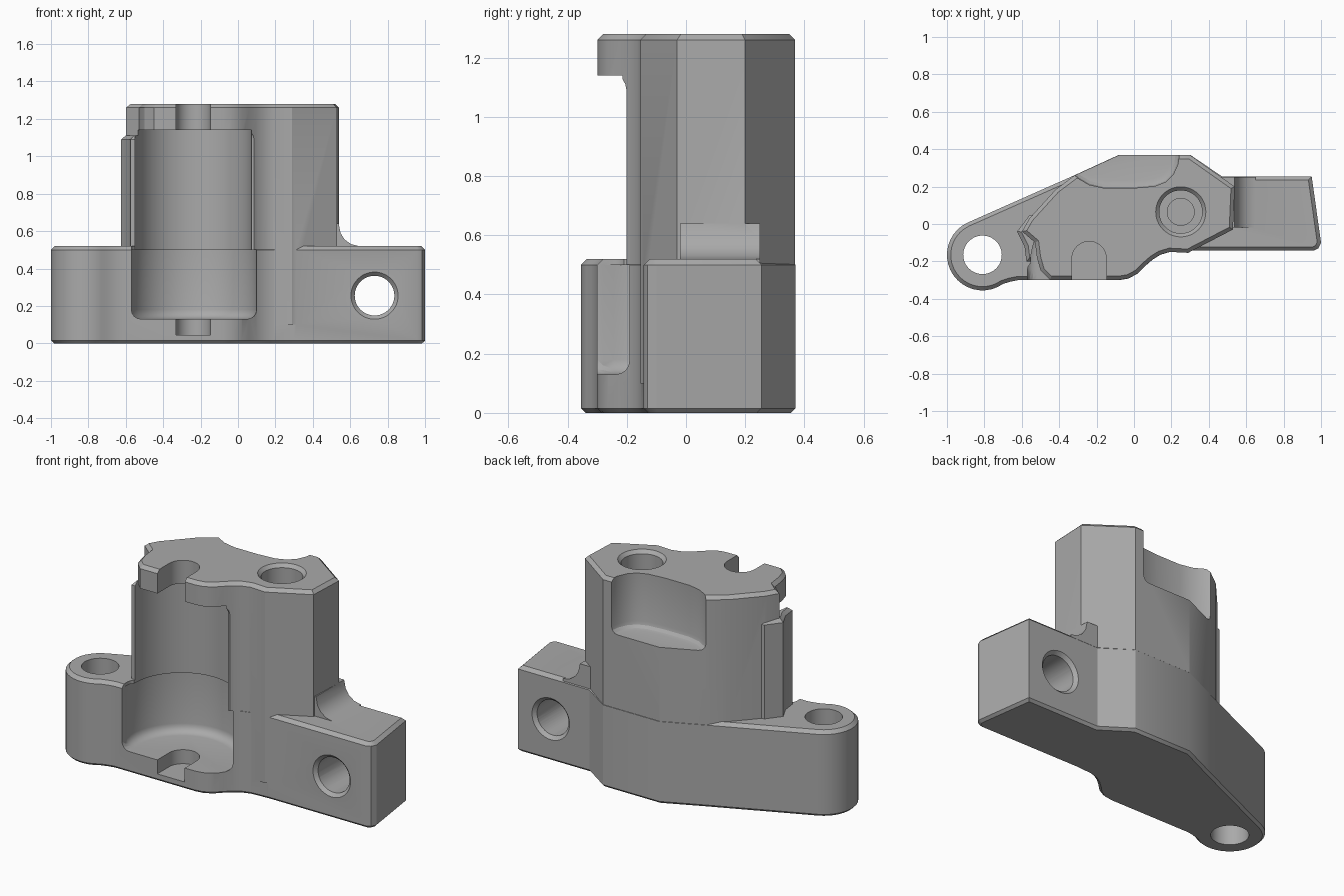
import bpy, bmesh, math
from mathutils import Matrix, Vector

if "Cube" in bpy.data.objects:
    bpy.data.objects.remove(bpy.data.objects["Cube"], do_unlink=True)

GREY = (0.4, 0.4, 0.4, 1.0)
metal = bpy.data.materials.new("plain grey")
metal.use_nodes = True
metal.diffuse_color = GREY
metal.node_tree.nodes["Principled BSDF"].inputs["Base Color"].default_value = GREY


def make(name, bm):
    bmesh.ops.recalc_face_normals(bm, faces=bm.faces)
    mesh = bpy.data.meshes.new(name)
    bm.to_mesh(mesh)
    bm.free()
    mesh.materials.append(metal)
    ob = bpy.data.objects.new(name, mesh)
    bpy.context.scene.collection.objects.link(ob)
    return ob


def prism(name, pts, z0, z1, top=0.0, bottom=0.0, segs=1):
    """Upright extrusion of a plan outline, with optional cap bevels."""
    bm = bmesh.new()
    bm.faces.new([bm.verts.new((x, y, z0)) for x, y in pts])
    ext = bmesh.ops.extrude_face_region(bm, geom=bm.faces[:])["geom"]
    bmesh.ops.translate(bm, vec=(0, 0, z1 - z0),
                        verts=[v for v in ext if isinstance(v, bmesh.types.BMVert)])
    bmesh.ops.recalc_face_normals(bm, faces=bm.faces)
    for z, size in ((z1, top), (z0, bottom)):
        if size:
            rim = [e for e in bm.edges if all(abs(v.co.z - z) < 1e-5 for v in e.verts)]
            bmesh.ops.bevel(bm, geom=rim, offset=size, segments=segs,
                            profile=0.5, affect='EDGES', clamp_overlap=True)
    return make(name, bm)


def cylinder(name, center, r0, r1, depth, along_y=False, fillet=0.0):
    """Cylinder or cone; center is the middle, r0 the lower radius."""
    bm = bmesh.new()
    bmesh.ops.create_cone(bm, cap_ends=True, segments=48, radius1=r0, radius2=r1, depth=depth)
    if fillet:
        rim = [e for e in bm.edges if all(v.co.z < 0 for v in e.verts)]
        bmesh.ops.bevel(bm, geom=rim, offset=fillet, segments=4, profile=0.5, affect='EDGES')
    if along_y:
        bm.transform(Matrix.Rotation(-math.pi / 2, 4, 'X'))
    bm.transform(Matrix.Translation(Vector(center)))
    return make(name, bm)


def box(name, lo, hi, round_by=0.0):
    lo, hi = Vector(lo), Vector(hi)
    bm = bmesh.new()
    bmesh.ops.create_cube(bm, size=1)
    for v in bm.verts:
        v.co = Vector(c * s for c, s in zip(v.co, hi - lo)) + (lo + hi) / 2
    if round_by:
        bmesh.ops.bevel(bm, geom=bm.edges[:], offset=round_by, segments=4,
                        profile=0.5, affect='EDGES')
    return make(name, bm)


def combine(target, other, operation):
    other.hide_render = True
    mod = target.modifiers.new(other.name, 'BOOLEAN')
    mod.operation, mod.object, mod.solver = operation, other, 'EXACT'
    graph = bpy.context.evaluated_depsgraph_get()
    mesh = bpy.data.meshes.new_from_object(target.evaluated_get(graph))
    target.modifiers.clear()
    target.data = mesh
    bpy.data.objects.remove(other, do_unlink=True)


# Foot: ear on the right, centre body and arm on the left
EAR = (-0.81, -0.165)
ear_arc = [(EAR[0] + 0.19 * math.cos(math.radians(a)), EAR[1] + 0.19 * math.sin(math.radians(a)))
           for a in range(115, 306, 10)]
front_curve = [(-0.08, -0.3), (-0.03, -0.292), (0.02, -0.265), (0.06, -0.225),
               (0.1, -0.19), (0.14, -0.165), (0.19, -0.15)]
foot = ear_arc + [(-0.66, -0.308), (-0.62, -0.3)] + front_curve + [
    (0.3, -0.143), (0.96, -0.143), (0.985, -0.13), (1.0, -0.1), (0.95, 0.255),
    (0.47, 0.255), (0.3, 0.37), (-0.08, 0.37), (-0.32, 0.26)]
body = prism("bracket_body", foot, 0, 0.52, 0.02, 0.015)

# Tower
tower = front_curve + [
    (0.29, -0.155), (0.53, -0.03), (0.54, 0.2), (0.3, 0.37), (-0.08, 0.37),
    (-0.32, 0.26), (-0.42, 0.185), (-0.56, 0.03), (-0.6, -0.04), (-0.53, -0.1),
    (-0.52, -0.18), (-0.5, -0.25), (-0.45, -0.3)]
tower = [(x * 0.998, 0.05 + (y - 0.05) * 0.996) for x, y in tower]
combine(body, prism("tower", tower, 0.1, 1.28, 0.02), 'UNION')

# Side cheek beside the bore, and root fillet above the arm
cheek = [(-0.4, -0.2), (-0.3, 0.1), (-0.56, 0.045), (-0.625, -0.04), (-0.585, -0.12), (-0.575, -0.2)]
combine(body, prism("cheek", cheek, 0.3, 1.11, 0.02), 'UNION')
root = prism("root_fillet", [(0.4, 0.45), (0.65, 0.45), (0.65, 0.519), (0.605, 0.53), (0.57, 0.555),
                             (0.548, 0.59), (0.538, 0.64), (0.4, 0.64)], -0.25, 0.02)
root.data.transform(Matrix.Rotation(math.pi / 2, 4, 'X'))
combine(body, root, 'UNION')

# Front pocket with a stepped bore
BX, BY = -0.24, -0.2
cuts = [
    box("front_pocket", (-0.57, -0.6, 0.13), (0.12, -0.198, 1.14), 0.05),
    cylinder("lower_bore", (BX, BY, 0.315), 0.34, 0.34, 0.37, fillet=0.05),
    cylinder("upper_bore", (BX, BY, 0.77), 0.312, 0.312, 0.74),
]

# Round-ended slots in the top flange and the floor
for name, z0, z1 in (("top_slot", 1.05, 1.4), ("floor_slot", 0.045, 0.2)):
    slot = [(BX + 0.092 * math.cos(math.radians(a)), -0.185 + 0.092 * math.sin(math.radians(a)))
            for a in range(0, 181, 12)] + [(BX - 0.092, -0.5), (BX + 0.092, -0.5)]
    cuts.append(prism(name, slot, z0, z1))

# Back scallop at the top
scallop = [(-0.36, 0.3), (-0.3, 0.245), (-0.24, 0.21), (-0.16, 0.192), (0.0, 0.192), (0.11, 0.202),
           (0.17, 0.225), (0.21, 0.265), (0.235, 0.32), (0.26, 0.5), (-0.36, 0.5)]
cuts.append(prism("back_scallop", scallop, 0.95, 1.4, bottom=0.04, segs=3))

# Ear hole, stepped blind tower hole and arm cross hole, with countersinks
cuts += [
    cylinder("ear_hole", (*EAR, 0.25), 0.103, 0.103, 1.0),
    cylinder("tower_hole", (0.25, 0.065, 1.05), 0.115, 0.115, 0.6),
    cylinder("tower_pilot", (0.25, 0.065, 0.7), 0.072, 0.072, 0.4),
    cylinder("tower_sink", (0.25, 0.065, 1.28), 0.115, 0.153, 0.04),
    cylinder("arm_hole", (0.73, 0.05, 0.255), 0.106, 0.106, 0.8, True),
    cylinder("arm_sink_front", (0.73, -0.143, 0.255), 0.146, 0.106, 0.04, True),
    cylinder("arm_sink_back", (0.73, 0.255, 0.255), 0.106, 0.146, 0.04, True),
]
for cutter in cuts:
    combine(body, cutter, 'DIFFERENCE')

# Single material and crisp smooth shading
body.data.materials.clear()
body.data.materials.append(metal)
for poly in body.data.polygons:
    poly.material_index = 0
bpy.ops.object.select_all(action='DESELECT')
body.select_set(True)
bpy.context.view_layer.objects.active = body
bpy.ops.object.shade_smooth_by_angle(angle=math.radians(28))
